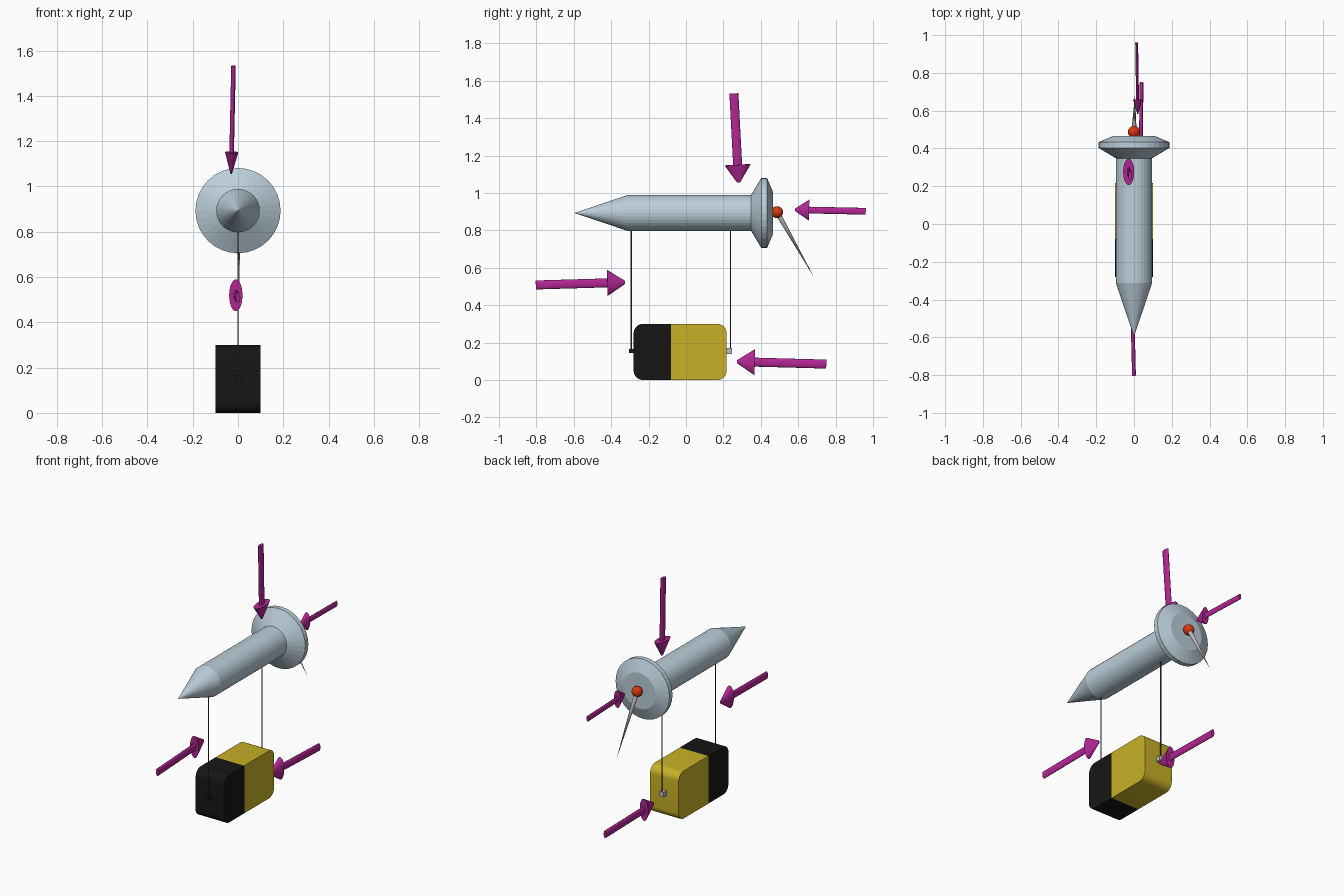
import bpy, bmesh, math
from mathutils import Vector, Matrix

if "Cube" in bpy.data.objects:
    bpy.data.objects.remove(bpy.data.objects["Cube"])


def material(name, rgb):
    m = bpy.data.materials.new(name)
    m.diffuse_color = (*rgb, 1)
    m.use_nodes = True
    m.node_tree.nodes["Principled BSDF"].inputs["Base Color"].default_value = m.diffuse_color
    return m


STEEL = material("pale_steel", (0.50, 0.62, 0.70))
BLACK = material("black", (0.008, 0.008, 0.008))
YELLOW = material("yellow", (0.58, 0.44, 0.02))
RED = material("red", (0.70, 0.04, 0.005))
MAGENTA = material("magenta", (0.45, 0.02, 0.30))
WIRE = material("dark_wire", (0.06, 0.07, 0.09))
GREY = material("grey", (0.5, 0.5, 0.5))


def finish(bm, name, mat, smooth=None):
    bmesh.ops.recalc_face_normals(bm, faces=bm.faces)
    me = bpy.data.meshes.new(name)
    bm.to_mesh(me)
    bm.free()
    me.materials.append(mat)
    ob = bpy.data.objects.new(name, me)
    bpy.context.collection.objects.link(ob)
    if smooth:
        bpy.ops.object.select_all(action='DESELECT')
        ob.select_set(True)
        bpy.context.view_layer.objects.active = ob
        bpy.ops.object.shade_smooth_by_angle(angle=math.radians(smooth))
    return ob


def lathe(name, profile, start, direction, mat, sides=32, x_scale=1.0, smooth=None):
    """Spin (radius, distance) points around an axis; x_scale flattens it sideways."""
    d = Vector(direction).normalized()
    x = (Vector((1, 0, 0)) - d * d.x).normalized()
    y = d.cross(x)
    bm = bmesh.new()
    rings = []
    for r, t in profile:
        centre = Vector(start) + d * t
        if r == 0:
            rings.append([bm.verts.new(centre)] * sides)
            continue
        angles = [2 * math.pi * i / sides for i in range(sides)]
        rings.append([bm.verts.new(centre + x * (r * x_scale * math.cos(a)) + y * (r * math.sin(a)))
                      for a in angles])
    for a, b in zip(rings, rings[1:]):
        for i in range(sides):
            j = (i + 1) % sides
            corners = list(dict.fromkeys((a[i], a[j], b[j], b[i])))
            bm.faces.new(corners)
    for ring, (r, t) in ((rings[0], profile[0]), (rings[-1], profile[-1])):
        if r > 0:
            bm.faces.new(ring)
    return finish(bm, name, mat, smooth)


def arrow(name, tail, tip, shaft_r, head_r, head_len, x_scale=0.42):
    direction = Vector(tip) - Vector(tail)
    n = direction.length
    profile = [(shaft_r, 0), (shaft_r, n - head_len), (head_r, n - head_len),
               (head_r * 0.12, n)]
    lathe(name, profile, tail, direction, MAGENTA, 32, x_scale, 30)


def box(name, centre, size, mat):
    bm = bmesh.new()
    bmesh.ops.create_cube(bm, size=1, matrix=Matrix.Translation(centre) @ Matrix.Diagonal((*size, 1)))
    return finish(bm, name, mat)


def battery_half(name, y_flat, y_round, mat, r=0.05, height=0.30, half_width=0.10):
    # rounded outline in the side plane, extruded across the width
    s = 1 if y_round > y_flat else -1
    outline = [(y_flat, 0)]
    for zc, a0 in ((r, -90), (height - r, 0)):
        for i in range(9):
            a = math.radians(a0 + 90 * i / 8)
            outline.append((y_round - s * r + s * r * math.cos(a), zc + r * math.sin(a)))
    outline.append((y_flat, height))
    bm = bmesh.new()
    face = bm.faces.new([bm.verts.new((-half_width, y, z)) for y, z in outline])
    ext = bmesh.ops.extrude_face_region(bm, geom=[face], use_keep_orig=True)
    verts = [v for v in ext["geom"] if isinstance(v, bmesh.types.BMVert)]
    bmesh.ops.translate(bm, vec=(2 * half_width, 0, 0), verts=verts)
    return finish(bm, name, mat, 30)


# Screw: point, shaft, flared head
lathe("screw", [(0, 0), (0.096, 0.285), (0.096, 0.945), (0.188, 1.0), (0.188, 1.03), (0.113, 1.062)],
      (0, -0.597, 0.893), (0, 1, 0), STEEL)

# Pin hanging from the screw head
bm = bmesh.new()
bmesh.ops.create_uvsphere(bm, u_segments=32, v_segments=16, radius=0.032,
                          matrix=Matrix.Translation((0, 0.487, 0.897)))
finish(bm, "pin_ball", RED, 40)
needle = Vector((0.005, 0.685, 0.548)) - Vector((0, 0.487, 0.897))
lathe("pin_needle", [(0.014, 0), (0.0, needle.length)], (0, 0.487, 0.897), needle, GREY, 16, smooth=30)

# Battery and its terminals
battery_half("battery_black_end", -0.08, -0.28, BLACK)
battery_half("battery_yellow_end", -0.08, 0.217, YELLOW)
box("black_terminal", (0, -0.29, 0.155), (0.03, 0.03, 0.02), BLACK)
box("grey_terminal", (0, 0.23, 0.155), (0.03, 0.03, 0.03), GREY)

# Copper wires from terminals up to the screw
for name, y in (("front_wire", -0.293), ("back_wire", 0.238)):
    lathe(name, [(0.003, 0), (0.003, 0.66)], (0, y, 0.15), (0, 0, 1), WIRE, 12, smooth=30)

# Flattened pointer arrows
arrow("screw_arrow", (-0.02, 0.256, 1.532), (-0.03, 0.281, 1.056), 0.024, 0.07, 0.095)
arrow("wire_arrow", (0.0, -0.803, 0.508), (-0.012, -0.326, 0.522), 0.024, 0.07, 0.095)
arrow("battery_arrow", (0.04, 0.75, 0.085), (0.035, 0.273, 0.098), 0.024, 0.07, 0.095)
arrow("pin_arrow", (0.014, 0.961, 0.902), (0.02, 0.583, 0.91), 0.018, 0.056, 0.075)
